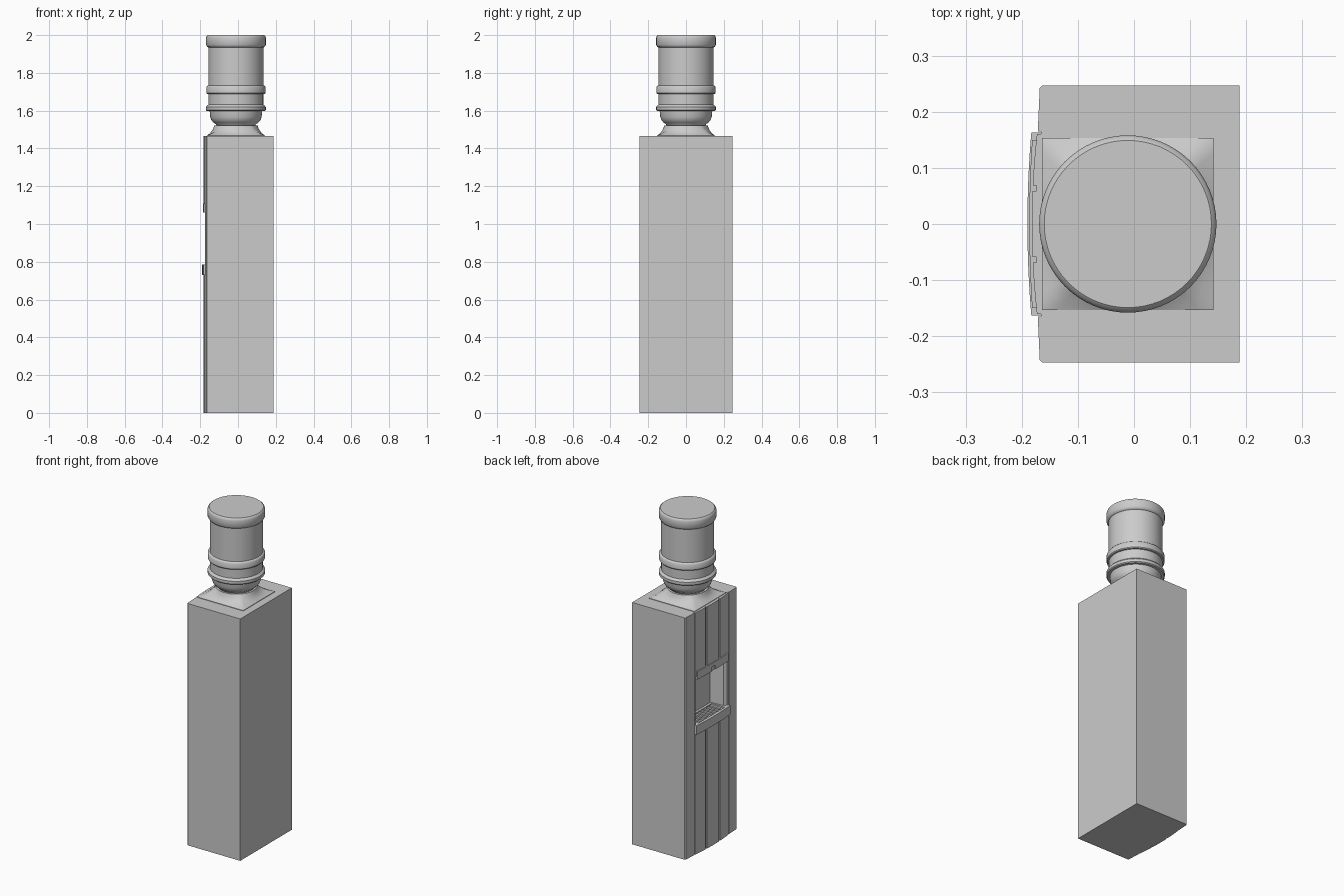
import bpy, bmesh, math

if "Cube" in bpy.data.objects:
    bpy.data.objects.remove(bpy.data.objects["Cube"])

CX = -0.011   # bottle axis
SEG = 64


def make(name, bm, smooth=None):
    bmesh.ops.recalc_face_normals(bm, faces=bm.faces[:])
    me = bpy.data.meshes.new(name)
    bm.to_mesh(me)
    bm.free()
    ob = bpy.data.objects.new(name, me)
    bpy.context.collection.objects.link(ob)
    bpy.ops.object.select_all(action='DESELECT')
    bpy.context.view_layer.objects.active = ob
    ob.select_set(True)
    if smooth:
        bpy.ops.object.shade_smooth_by_angle(angle=math.radians(smooth))
    return ob


def prism(name, outline, z0, z1, smooth=None):
    bm = bmesh.new()
    face = bm.faces.new([bm.verts.new((x, y, z0)) for x, y in outline])
    ext = bmesh.ops.extrude_face_region(bm, geom=[face])['geom']
    for v in ext:
        if isinstance(v, bmesh.types.BMVert):
            v.co.z = z1
    return make(name, bm, smooth)


def box(name, x0, x1, y0, y1, z0, z1):
    return prism(name, [(x0, y0), (x1, y0), (x1, y1), (x0, y1)], z0, z1)


def loft(name, rings, smooth):
    """Skin a stack of equal-sized point rings and cap both ends."""
    bm = bmesh.new()
    vs = [[bm.verts.new(p) for p in r] for r in rings]
    n = len(vs[0])
    for a, b in zip(vs, vs[1:]):
        for i in range(n):
            j = (i + 1) % n
            bm.faces.new((a[i], a[j], b[j], b[i]))
    bm.faces.new(vs[0])
    bm.faces.new(vs[-1])
    return make(name, bm, smooth)


def cut(ob, cutter):
    mod = ob.modifiers.new("cut", 'BOOLEAN')
    mod.operation = 'DIFFERENCE'
    mod.solver = 'EXACT'
    mod.object = cutter
    bpy.context.view_layer.objects.active = ob
    bpy.ops.object.modifier_apply(modifier=mod.name)
    bpy.data.objects.remove(cutter)


def bow(y, edge, bulge, half=0.16):
    """x of the gently bowed dispensing side."""
    return edge - bulge * (1 - (y / half) ** 2)


def bowed(edge, bulge, half, back, n=16):
    ys = [-half + 2 * half * i / n for i in range(n + 1)]
    return [(bow(y, edge, bulge, half), y) for y in ys] + [(back, half), (back, -half)]


# Cabinet: bowed panel with vertical grooves
half_side = []
for k in range(9):
    half_side.append((bow(0.02 * k, -0.173, 0.009), 0.02 * k))
g = 0.005
half_side = [p for p in half_side if abs(p[1] - 0.064) > 0.008]
for gy in (0.064,):
    half_side += [(bow(gy - g, -0.173, 0.009), gy - g), (-0.174, gy - g + 0.0001),
                  (-0.174, gy + g - 0.0001), (bow(gy + g, -0.173, 0.009), gy + g)]
half_side.sort(key=lambda p: p[1])
half_side += [(-0.166, 0.1602), (-0.166, 0.165), (-0.1715, 0.1652),
              (-0.168, 0.242), (-0.163, 0.247), (0.188, 0.247)]
outline = half_side + [(x, -y) for x, y in reversed(half_side[1:])]
cabinet = prism("cabinet", outline, 0, 1.466)

# Dispensing niche with flared side walls
side = [(-0.07, 0.132), (-0.155, 0.14), (-0.168, 0.155), (-0.21, 0.16)]
cut(cabinet, prism("niche_cutter", side + [(x, -y) for x, y in reversed(side)], 0.75, 1.075))

# Drip tray with recessed grille
tray = prism("drip_tray", bowed(-0.183, 0.007, 0.163, -0.071), 0.73, 0.785)
cut(tray, box("tray_cutter", -0.172, -0.085, -0.125, 0.125, 0.768, 0.82))
for i in range(9):
    y = -0.112 + 0.028 * i
    box("grille_slat", -0.174, -0.083, y - 0.007, y + 0.007, 0.772, 0.78)

# Control bar over the niche, with a central notch
bar = prism("control_bar", bowed(-0.1815, 0.005, 0.15, -0.165), 1.06, 1.108)
cut(bar, box("notch_cutter", -0.21, -0.182, -0.018, 0.018, 1.05, 1.085))

# Spouts under the niche ceiling
for y in (-0.06, 0.06):
    rings = [[(-0.125 + r * math.cos(math.tau * i / 16), y + r * math.sin(math.tau * i / 16), z)
              for i in range(16)] for r, z in ((0.009, 1.045), (0.012, 1.08))]
    loft("spout", rings, 35)

# Collar: square base blending into a round neck
rings = []
for s, z in ((0, 1.464), (0, 1.469), (0.3, 1.477), (0.6, 1.489), (0.85, 1.504), (1, 1.522)):
    ring = []
    for i in range(SEG):
        a = math.tau * i / SEG
        c, n = math.cos(a), math.sin(a)
        r = (1 - s) * 0.153 / max(abs(c), abs(n)) + s * 0.115
        ring.append((CX + r * c, r * n, z))
    rings.append(ring)
loft("collar", rings, 35)

# Water bottle: turned profile (radius, height)
profile = [(0.100, 1.515), (0.106, 1.528), (0.120, 1.538), (0.130, 1.550), (0.136, 1.567),
           (0.139, 1.597), (0.153, 1.598), (0.158, 1.603), (0.158, 1.620), (0.153, 1.626),
           (0.145, 1.632), (0.145, 1.688), (0.153, 1.689), (0.157, 1.694), (0.157, 1.725),
           (0.153, 1.731), (0.146, 1.734), (0.146, 1.935), (0.152, 1.938), (0.158, 1.948),
           (0.158, 1.986), (0.155, 1.995), (0.149, 2.0)]
loft("bottle", [[(CX + r * math.cos(math.tau * i / SEG), r * math.sin(math.tau * i / SEG), z)
                 for i in range(SEG)] for r, z in profile], 35)
